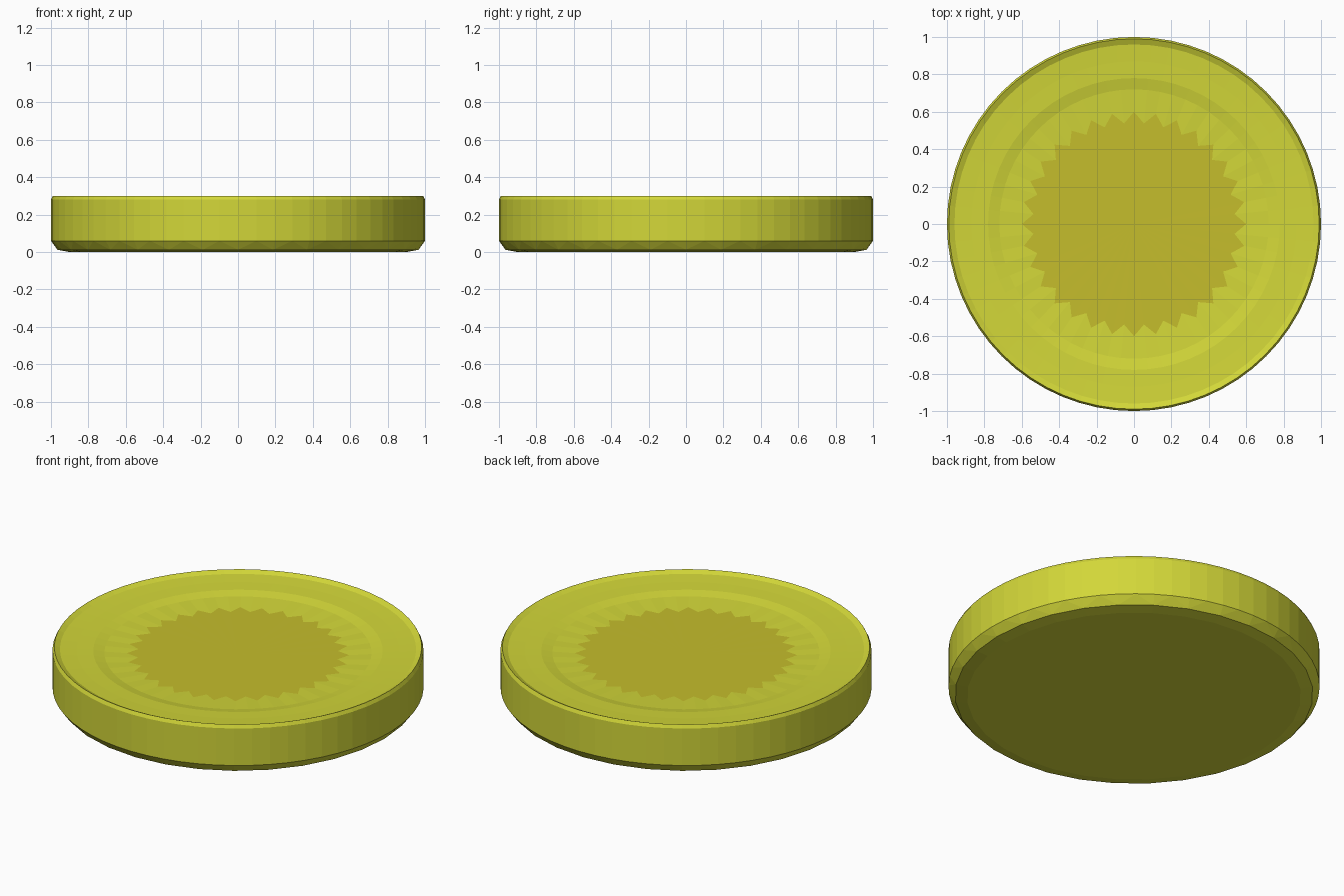
import bpy
import bmesh
from math import sin, cos, pi

if "Cube" in bpy.data.objects:
    bpy.data.objects.remove(bpy.data.objects["Cube"])

N = 64  # segments of the wall


def material(name, rgb):
    m = bpy.data.materials.new(name)
    m.diffuse_color = (*rgb, 1.0)
    m.use_nodes = True
    m.node_tree.nodes["Principled BSDF"].inputs["Base Color"].default_value = m.diffuse_color
    return m


bm = bmesh.new()


def ring(r, z, n=N, r_odd=None):
    """Circle of vertices; r_odd gives every second vertex another radius."""
    verts = []
    for i in range(n):
        a = 2 * pi * i / n
        rad = r_odd if (r_odd and i % 2) else r
        verts.append(bm.verts.new((rad * cos(a), rad * sin(a), z)))
    return verts


def bridge(low, high):
    """Join two rings; low may have half as many vertices as high."""
    n, m = len(high), len(low)
    if n == m:
        for i in range(n):
            j = (i + 1) % n
            bm.faces.new((low[i], low[j], high[j], high[i]))
    else:
        for i in range(m):
            j = (i + 1) % m
            a, b, c = high[2 * i], high[2 * i + 1], high[(2 * i + 2) % n]
            bm.faces.new((low[i], b, a))
            bm.faces.new((low[i], low[j], b))
            bm.faces.new((low[j], c, b))


# Underside, chamfer, wall, raised lip and stepped dish
rings = [
    ring(0.90, 0.0, N // 2),
    ring(0.965, 0.012, N // 2),
    ring(1.0, 0.06),
    ring(1.0, 0.28),
    ring(0.99, 0.30),
    ring(0.96, 0.286),
    ring(0.87, 0.28),
    ring(0.78, 0.276),
    ring(0.72, 0.264),
    ring(0.60, 0.256, r_odd=0.54),
]
for low, high in zip(rings, rings[1:]):
    bridge(low, high)
bm.faces.new(list(reversed(rings[0])))

# Star-edged centre in a darker tone
centre = bm.verts.new((0, 0, 0.255))
star = rings[-1]
for i in range(N):
    f = bm.faces.new((star[i], star[(i + 1) % N], centre))
    f.material_index = 1

bmesh.ops.recalc_face_normals(bm, faces=bm.faces[:])
mesh = bpy.data.meshes.new("round_dish")
bm.to_mesh(mesh)
bm.free()
mesh.materials.append(material("yellow", (0.65, 0.68, 0.04)))
mesh.materials.append(material("dark_yellow", (0.56, 0.51, 0.025)))
dish = bpy.data.objects.new("round_dish", mesh)
bpy.context.collection.objects.link(dish)
